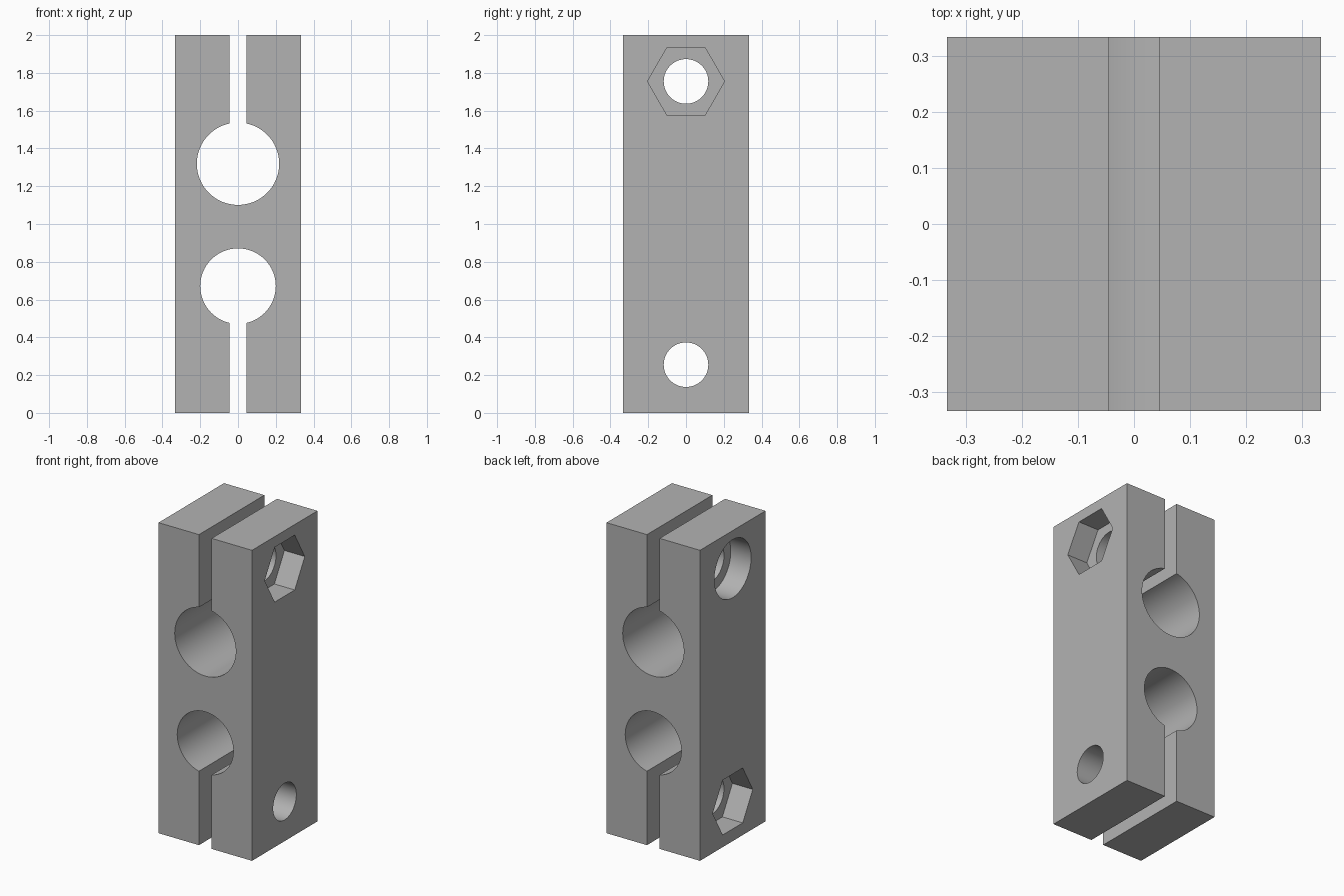
import bpy
from math import pi

cube = bpy.data.objects.get("Cube")
if cube:
    bpy.data.objects.remove(cube, do_unlink=True)

HALF = 0.333       # half width and depth of the block
SLOT = 0.09        # clamp slot width
BOLT_R = 0.118
RECESS = 0.145     # depth of nut and bolt head pockets

grey = bpy.data.materials.new("light grey")
grey.use_nodes = True
colour = (0.448, 0.448, 0.448, 1)
grey.diffuse_color = colour
grey.node_tree.nodes["Principled BSDF"].inputs["Base Color"].default_value = colour


def box(name, size, z):
    bpy.ops.mesh.primitive_cube_add(size=1, location=(0, 0, z))
    ob = bpy.context.object
    ob.name = name
    ob.scale = size
    bpy.ops.object.transform_apply(location=True, rotation=False, scale=True)
    return ob


def rod(radius, length, location, axis, sides=64):
    rotation = (0, pi / 2, 0) if axis == "x" else (pi / 2, 0, 0)
    bpy.ops.mesh.primitive_cylinder_add(vertices=sides, radius=radius, depth=length,
                                        location=location, rotation=rotation)
    return bpy.context.object


def cut(target, cutter):
    cutter.hide_render = True
    mod = target.modifiers.new("cut", "BOOLEAN")
    mod.operation = "DIFFERENCE"
    mod.solver = "EXACT"
    mod.object = cutter
    bpy.context.view_layer.objects.active = target
    bpy.ops.object.modifier_apply(modifier=mod.name)
    bpy.data.objects.remove(cutter, do_unlink=True)


block = box("clamp_block", (2 * HALF, 2 * HALF, 2), 1)
block.data.materials.append(grey)

# Rod bores running front to back
cut(block, rod(0.218, 1, (0, 0, 1.319), "y"))
cut(block, rod(0.2, 1, (0, 0, 0.671), "y"))

# Clamp slots from each end into the bores
cut(block, box("upper_slot", (SLOT, 1, 0.9), 1.319 + 0.45))
cut(block, box("lower_slot", (SLOT, 1, 0.9), 0.671 - 0.45))

# Bolt holes across the block
for z in (1.755, 0.255):
    cut(block, rod(BOLT_R, 1, (0, 0, z), "x"))

# Pockets: nut at upper +x and lower -x, round bolt head at upper -x
for side, z, radius, sides in ((1, 1.755, 0.204, 6), (-1, 0.255, 0.204, 6),
                               (-1, 1.755, 0.187, 64)):
    cut(block, rod(radius, 2 * RECESS, (side * HALF, 0, z), "x", sides))

# Smooth bores, crisp edges
bpy.ops.object.select_all(action="DESELECT")
block.select_set(True)
bpy.context.view_layer.objects.active = block
bpy.ops.object.shade_smooth_by_angle(angle=pi / 6)
